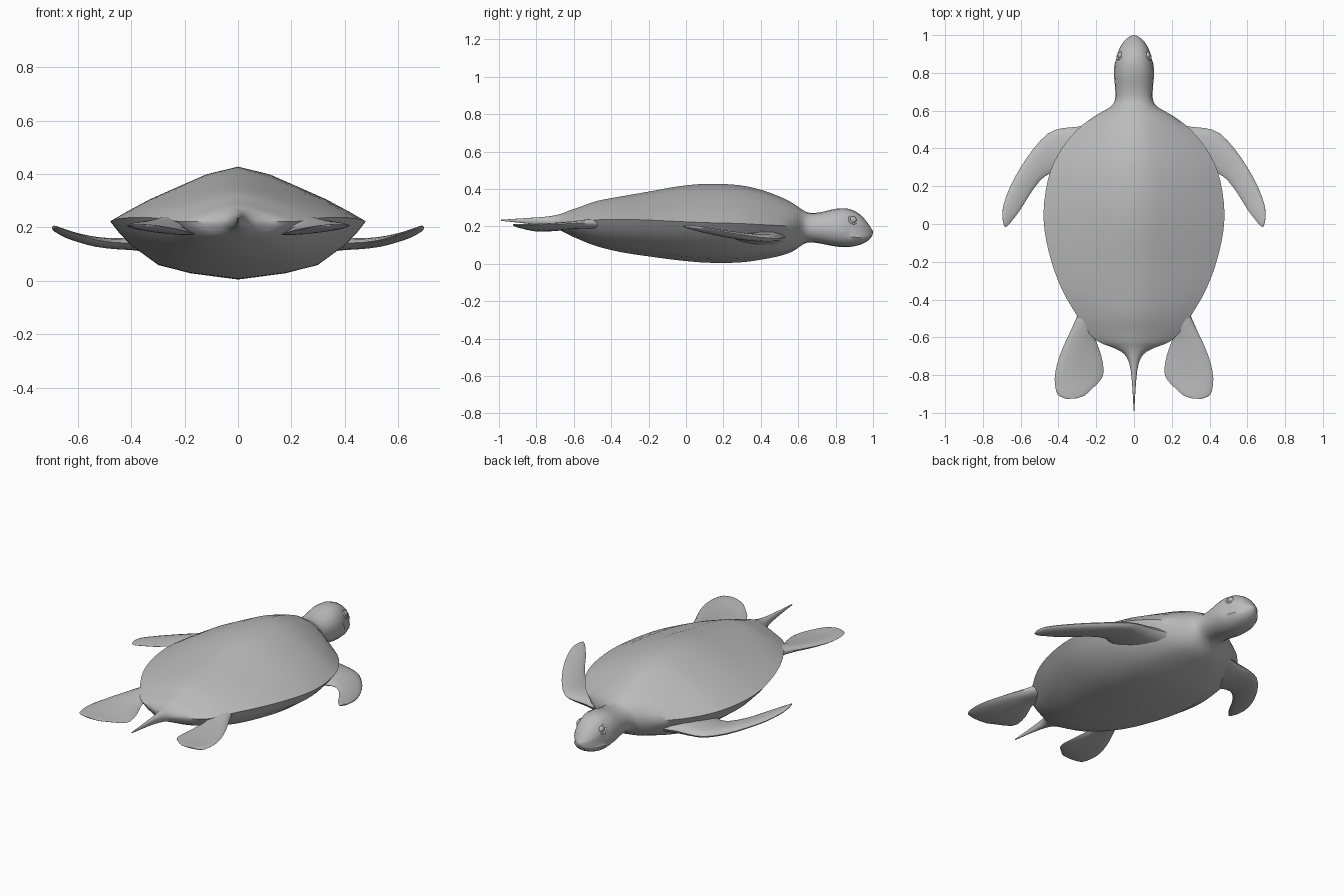
import bpy, bmesh, math
from mathutils import Vector

grey = bpy.data.materials.new("stone grey")
grey.diffuse_color = (0.5, 0.5, 0.5, 1)


def smooth_rows(rows, n):
    """Catmull-Rom interpolation of number rows, n steps per span."""
    out = []
    for i in range(len(rows) - 1):
        p = [rows[max(0, min(len(rows) - 1, i + k))] for k in (-1, 0, 1, 2)]
        for s in range(n):
            t = s / n
            out.append([0.5 * (2 * b + (c - a) * t + (2 * a - 5 * b + 4 * c - d) * t * t
                               + (3 * b - a - 3 * c + d) * t ** 3) for a, b, c, d in zip(*p)])
    return out + [list(rows[-1])]


def loft(name, rings, angle=50):
    """Skin a list of equal-length closed rings and cap both ends."""
    bm = bmesh.new()
    vs = [[bm.verts.new(p) for p in r] for r in rings]
    n = len(rings[0])
    for a, b in zip(vs, vs[1:]):
        for i in range(n):
            bm.faces.new((a[i], a[(i + 1) % n], b[(i + 1) % n], b[i]))
    bm.faces.new(vs[0])
    bm.faces.new(vs[-1])
    bmesh.ops.recalc_face_normals(bm, faces=bm.faces)
    me = bpy.data.meshes.new(name)
    bm.to_mesh(me)
    bm.free()
    ob = bpy.data.objects.new(name, me)
    bpy.context.collection.objects.link(ob)
    return finish(ob, angle)


def finish(ob, angle=50):
    ob.data.materials.append(grey)
    bpy.ops.object.select_all(action='DESELECT')
    bpy.context.view_layer.objects.active = ob
    ob.select_set(True)
    bpy.ops.object.shade_smooth_by_angle(angle=math.radians(angle))
    return ob


# Body: one skin from tail tip over the shell to the beak
# half cross-section of the shell, ridge to belly, in units of half width / height
SHELL = [(0, 1), (.25, .86), (.46, .65), (.7, .4), (.87, .18), (1, 0),
         (.93, -.2), (.84, -.41), (.63, -.75), (.38, -.89), (0, -1)]
# y, half width, top z, rim z, bottom z, roundness of the section
BODY = [(-.99, .002, .236, .233, .23, 1), (-.85, .010, .245, .232, .215, 1),
        (-.75, .022, .252, .228, .20, 1), (-.69, .050, .262, .222, .187, .6),
        (-.655, .11, .272, .222, .17, .2), (-.625, .185, .285, .222, .155, 0),
        (-.57, .245, .303, .225, .13, 0), (-.48, .305, .335, .235, .095, 0),
        (-.35, .38, .36, .238, .063, 0), (-.2, .437, .386, .234, .04, 0),
        (-.03, .474, .416, .226, .018, 0), (.12, .475, .428, .22, .006, 0),
        (.28, .443, .421, .216, .007, 0), (.4, .382, .396, .21, .022, 0),
        (.5, .30, .36, .205, .042, .1), (.57, .21, .325, .2, .066, .4),
        (.62, .125, .291, .195, .10, .8), (.66, .1, .273, .19, .115, 1),
        (.72, .1, .276, .19, .108, 1), (.8, .106, .294, .185, .093, 1),
        (.87, .099, .294, .17, .09, 1), (.93, .08, .265, .16, .102, 1),
        (.97, .053, .22, .162, .122, 1), (.992, .025, .187, .166, .145, 1),
        (1.0, .004, .175, .170, .165, 1)]


def body_ring(y, w, top, rim, bot, rnd):
    half = []
    for i, (u, v) in enumerate(SHELL):
        a = math.pi / 2 - math.pi * i / 10
        eu, ev = abs(math.cos(a)) ** .85, math.sin(a)
        u, v = u + (eu - u) * rnd, v + (ev - v) * rnd
        if i == 5 and y > .865:          # mouth groove
            u *= .87
        z = rim + v * ((top - rim) if v > 0 else (rim - bot))
        half.append(Vector((u * w, y, z)))
    return half + [Vector((-p.x, p.y, p.z)) for p in half[-2:0:-1]]


loft("turtle_body", [body_ring(*r) for r in smooth_rows(BODY, 3)], 45)

# Flippers: leading point (x, y, z), trailing point (x, y, z), thickness
FRONT = [(.20, .54, .14, .20, .22, .13, .10), (.30, .515, .14, .33, .24, .14, .085),
         (.38, .507, .138, .42, .268, .142, .06), (.455, .48, .136, .475, .25, .145, .05),
         (.535, .395, .142, .525, .195, .152, .045), (.60, .30, .156, .565, .135, .162, .038),
         (.655, .20, .172, .605, .07, .175, .032), (.69, .105, .19, .64, .025, .187, .026),
         (.697, .05, .199, .664, -.005, .195, .02), (.693, .01, .203, .676, -.014, .2, .012),
         (.686, -.012, .203, .682, -.016, .203, .002)]
REAR = [(.27, -.42, .22, .20, -.50, .21, .07), (.302, -.49, .22, .20, -.57, .205, .06),
        (.335, -.565, .218, .2, -.62, .195, .048), (.375, -.65, .214, .175, -.69, .182, .042),
        (.407, -.74, .21, .16, -.78, .175, .036), (.42, -.82, .208, .18, -.83, .180, .03),
        (.412, -.885, .208, .225, -.875, .192, .024), (.395, -.912, .209, .265, -.91, .2, .016),
        (.355, -.926, .21, .31, -.924, .207, .004)]


def fin_ring(ax, ay, az, bx, by, bz, thick, side):
    a, b = Vector((ax, ay, az)), Vector((bx, by, bz))
    ring = []
    for i in range(14):
        t = 2 * math.pi * i / 14
        p = a.lerp(b, .5 - .5 * math.cos(t))
        p.z += math.sin(t) * thick / 2 * (.8 + .2 * math.cos(t))
        ring.append(Vector((p.x * side, p.y, p.z)))
    return ring


for side, label in ((1, "right"), (-1, "left")):
    for part, rows in (("front_flipper", FRONT), ("rear_flipper", REAR)):
        loft(f"{label}_{part}", [fin_ring(*r, side) for r in smooth_rows(rows, 2)], 60)
    # Eye with a raised lid ring around it
    for part, size in (("eye", (.014, .02, .019)), ("eyelid", None)):
        if size:
            bpy.ops.mesh.primitive_uv_sphere_add(segments=16, ring_count=10, radius=1)
        else:
            bpy.ops.mesh.primitive_torus_add(major_radius=.022, minor_radius=.006,
                                             major_segments=18, minor_segments=8)
        ob = bpy.context.object
        ob.name = f"{label}_{part}"
        ob.location = (side * .073, .892, .235)
        if size:
            ob.scale = size
        else:
            ob.rotation_euler = (-.25, side * 1.05, side * .3)
        finish(ob)
